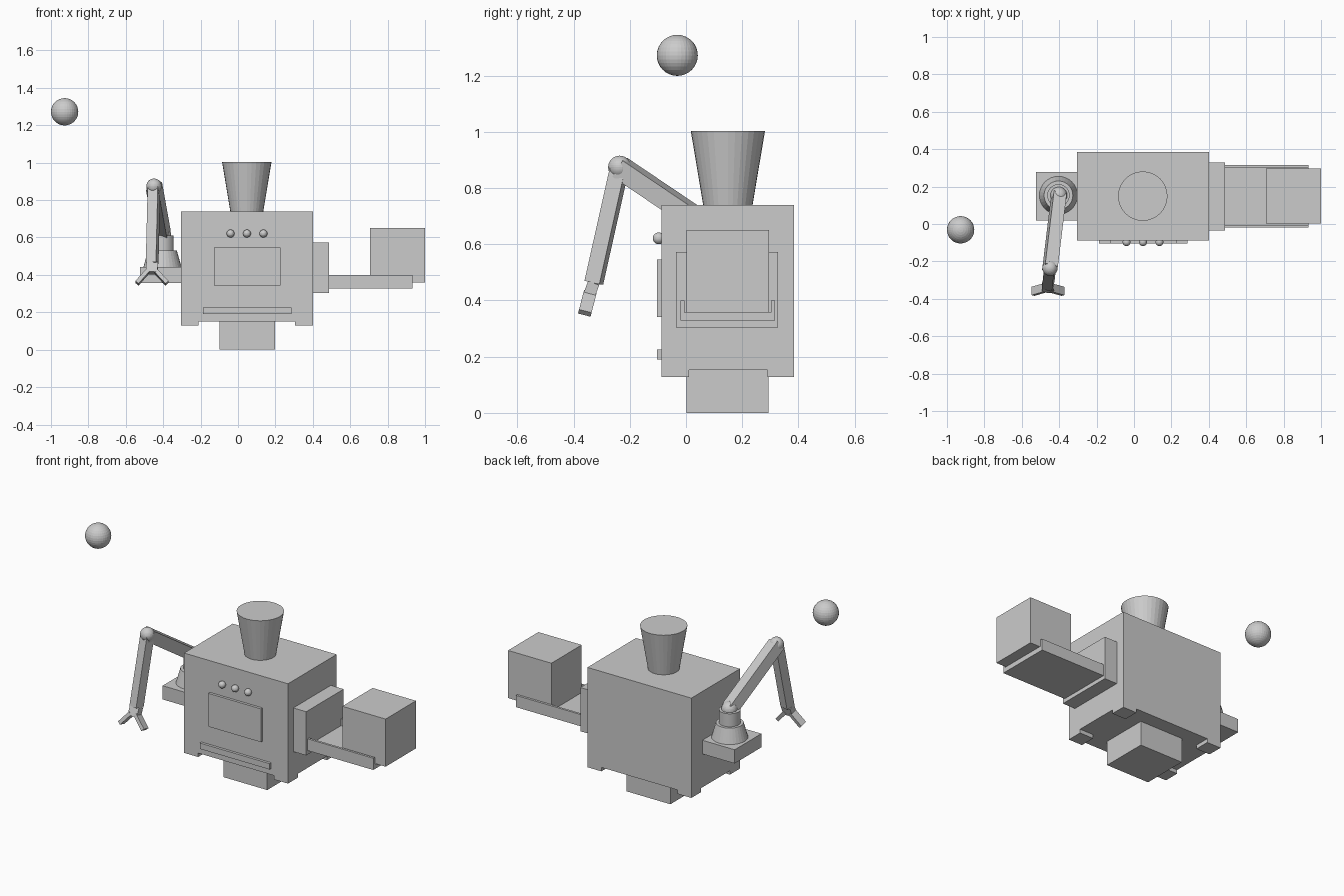
import bpy
from mathutils import Vector, Matrix

if "Cube" in bpy.data.objects:
    bpy.data.objects.remove(bpy.data.objects["Cube"])


def finish(name):
    obj = bpy.context.object
    obj.name = name
    return obj


def block(name, x, y, z):
    """Box from (min, max) pairs."""
    bpy.ops.mesh.primitive_cube_add(size=1, location=[sum(p) / 2 for p in (x, y, z)])
    obj = finish(name)
    obj.scale = [p[1] - p[0] for p in (x, y, z)]
    return obj


def ball(name, loc, r, segments=32, rings=16):
    bpy.ops.mesh.primitive_uv_sphere_add(segments=segments, ring_count=rings, radius=r, location=loc)
    return finish(name)


def cone(name, x, y, z0, z1, r0, r1):
    bpy.ops.mesh.primitive_cone_add(vertices=32, radius1=r0, radius2=r1, depth=z1 - z0,
                                    location=(x, y, (z0 + z1) / 2))
    return finish(name)


def bar(name, a, b, width, depth, side):
    """Box running from a to b, its width lying along the side direction."""
    a, b = Vector(a), Vector(b)
    w = (b - a).normalized()
    u = Vector(side)
    u = (u - u.dot(w) * w).normalized()
    v = w.cross(u)
    bpy.ops.mesh.primitive_cube_add(size=1)
    obj = finish(name)
    rot = Matrix((u, v, w)).transposed().to_4x4()
    size = Matrix.Diagonal((width, depth, (b - a).length, 1))
    obj.matrix_world = Matrix.Translation((a + b) / 2) @ rot @ size
    return obj


# Main housing with pedestal and corner feet
block("body", (-0.305, 0.40), (-0.087, 0.384), (0.152, 0.74))
block("pedestal", (-0.10, 0.197), (0.002, 0.294), (0, 0.16))
for i, x in enumerate(((-0.305, -0.21), (0.305, 0.40))):
    for j, y in enumerate(((-0.087, 0.01), (0.29, 0.384))):
        block(f"foot_{i}{j}", x, y, (0.128, 0.152))

# Hopper on top
cone("hopper", 0.047, 0.149, 0.74, 1.003, 0.088, 0.132)

# Front panel: screen, slot and buttons
block("screen", (-0.128, 0.227), (-0.103, -0.08), (0.342, 0.546))
block("slot_bar", (-0.187, 0.286), (-0.103, -0.08), (0.19, 0.226))
for i in range(3):
    ball(f"button_{i}", (-0.04 + 0.088 * i, -0.097, 0.621), 0.021)

# Output side: outlet housing, railed tray and carton
block("outlet_housing", (0.40, 0.487), (-0.035, 0.328), (0.304, 0.572))
block("tray_floor", (0.487, 0.932), (-0.02, 0.316), (0.328, 0.358))
for i, y in enumerate(((-0.02, -0.006), (0.302, 0.316))):
    block(f"tray_rail_{i}", (0.487, 0.932), y, (0.328, 0.40))
block("carton", (0.706, 1.0), (0.002, 0.296), (0.358, 0.65))

# Arm mount on the left side
block("arm_shelf", (-0.524, -0.305), (0.018, 0.277), (0.357, 0.441))
cone("arm_base", -0.404, 0.153, 0.441, 0.53, 0.102, 0.077)
cone("arm_turret", -0.404, 0.153, 0.53, 0.61, 0.06, 0.06)

# Jointed arm
shoulder, elbow, wrist = (-0.402, 0.153, 0.612), (-0.449, -0.236, 0.874), (-0.459, -0.328, 0.463)
ball("shoulder_joint", shoulder, 0.045)
ball("elbow_joint", elbow, 0.041)
bar("upper_arm", shoulder, elbow, 0.07, 0.07, (0.97, -0.15, -0.2))
bar("forearm", elbow, wrist, 0.056, 0.056, (0.97, -0.25, 0))

# Gripper
bar("wrist_block", wrist, (-0.461, -0.348, 0.41), 0.062, 0.042, (1, 0, 0))
for tag, x0, x1 in (("left", -0.478, -0.54), ("right", -0.445, -0.38)):
    bar(f"finger_{tag}", (x0, -0.342, 0.425), (x1, -0.36, 0.355), 0.022, 0.046, (1, 0, 0))

# Floating ball
ball("ball", (-0.927, -0.031, 1.272), 0.073)
